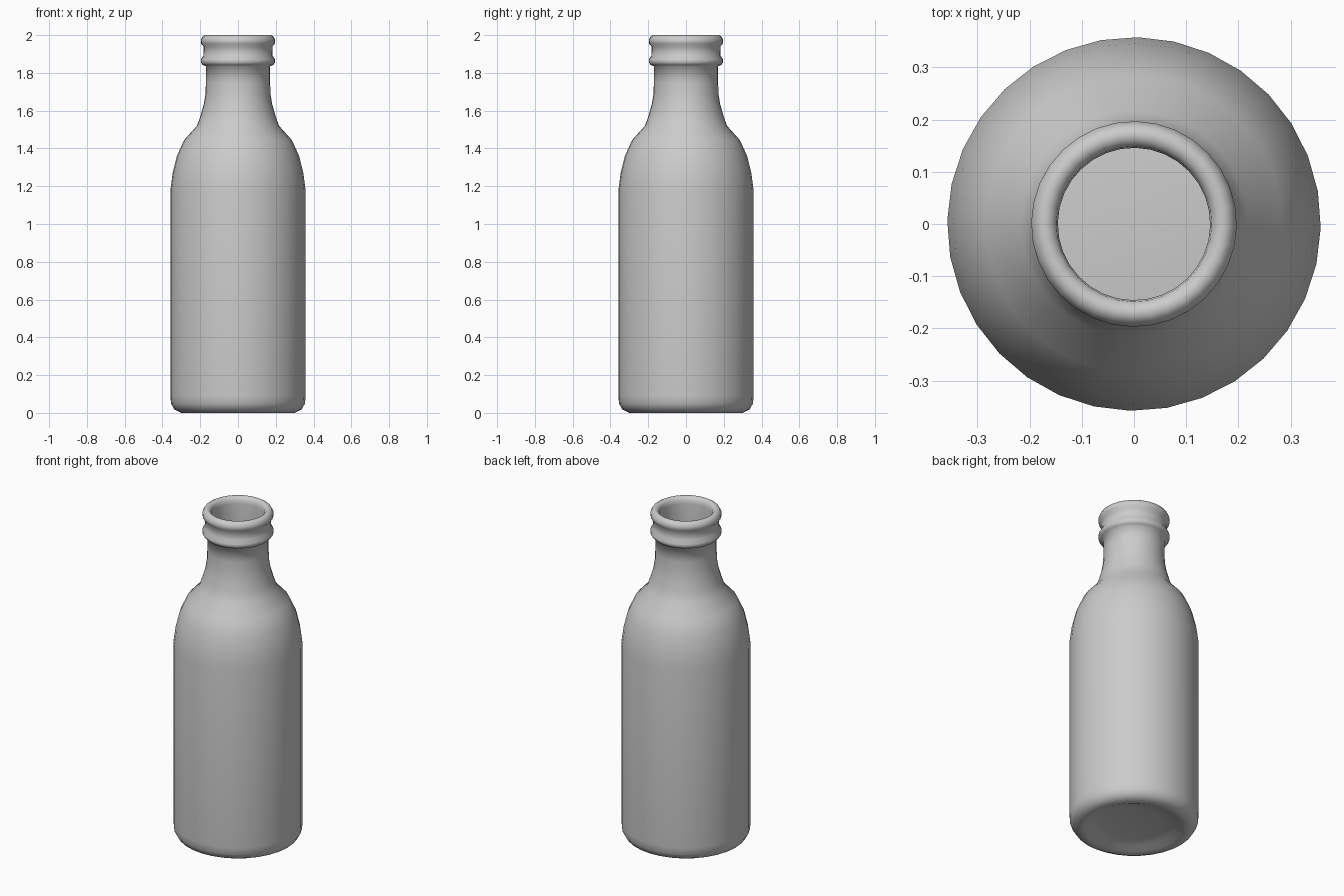
import bpy, bmesh, math

SEGMENTS = 32

# Outside half-profile (radius, height): recessed base, body, shoulder, neck, lip
outer = [(0.0, 0.035), (0.16, 0.033), (0.23, 0.022), (0.27, 0.005), (0.30, 0.0),
         (0.337, 0.018), (0.355, 0.05), (0.358, 0.09), (0.358, 1.18),
         (0.346, 1.27), (0.324, 1.36), (0.285, 1.445), (0.217, 1.52),
         (0.198, 1.575), (0.181, 1.635), (0.172, 1.69), (0.17, 1.75), (0.17, 1.835),
         (0.187, 1.842), (0.197, 1.855), (0.197, 1.87), (0.184, 1.89),
         (0.182, 1.94), (0.196, 1.955), (0.197, 1.975), (0.188, 1.992), (0.175, 2.0)]

# Inside half-profile, from the lip down to the floor
inner = [(0.16, 1.997), (0.149, 1.985), (0.146, 1.96), (0.146, 1.69),
         (0.156, 1.63), (0.193, 1.51), (0.264, 1.425), (0.30, 1.345),
         (0.333, 1.18), (0.333, 0.09), (0.315, 0.05), (0.28, 0.04),
         (0.23, 0.05), (0.16, 0.06), (0.0, 0.06)]


def lathe(name, profile):
    """Spin a half-profile around z into a smooth object."""
    bm = bmesh.new()
    rings = []
    for r, z in profile:
        if r == 0:
            rings.append([bm.verts.new((0, 0, z))] * SEGMENTS)
        else:
            angles = [math.tau * (i - 0.1) / SEGMENTS for i in range(SEGMENTS)]
            rings.append([bm.verts.new((r * math.cos(a), r * math.sin(a), z)) for a in angles])
    for low, high in zip(rings, rings[1:]):
        for i in range(SEGMENTS):
            j = (i + 1) % SEGMENTS
            bm.faces.new(dict.fromkeys((low[i], low[j], high[j], high[i])))
    bmesh.ops.recalc_face_normals(bm, faces=bm.faces)
    mesh = bpy.data.meshes.new(name)
    bm.to_mesh(mesh)
    bm.free()
    for face in mesh.polygons:
        face.use_smooth = True
    obj = bpy.data.objects.new(name, mesh)
    bpy.context.collection.objects.link(obj)
    return obj


# Hollow bottle
lathe("bottle", outer + inner)
